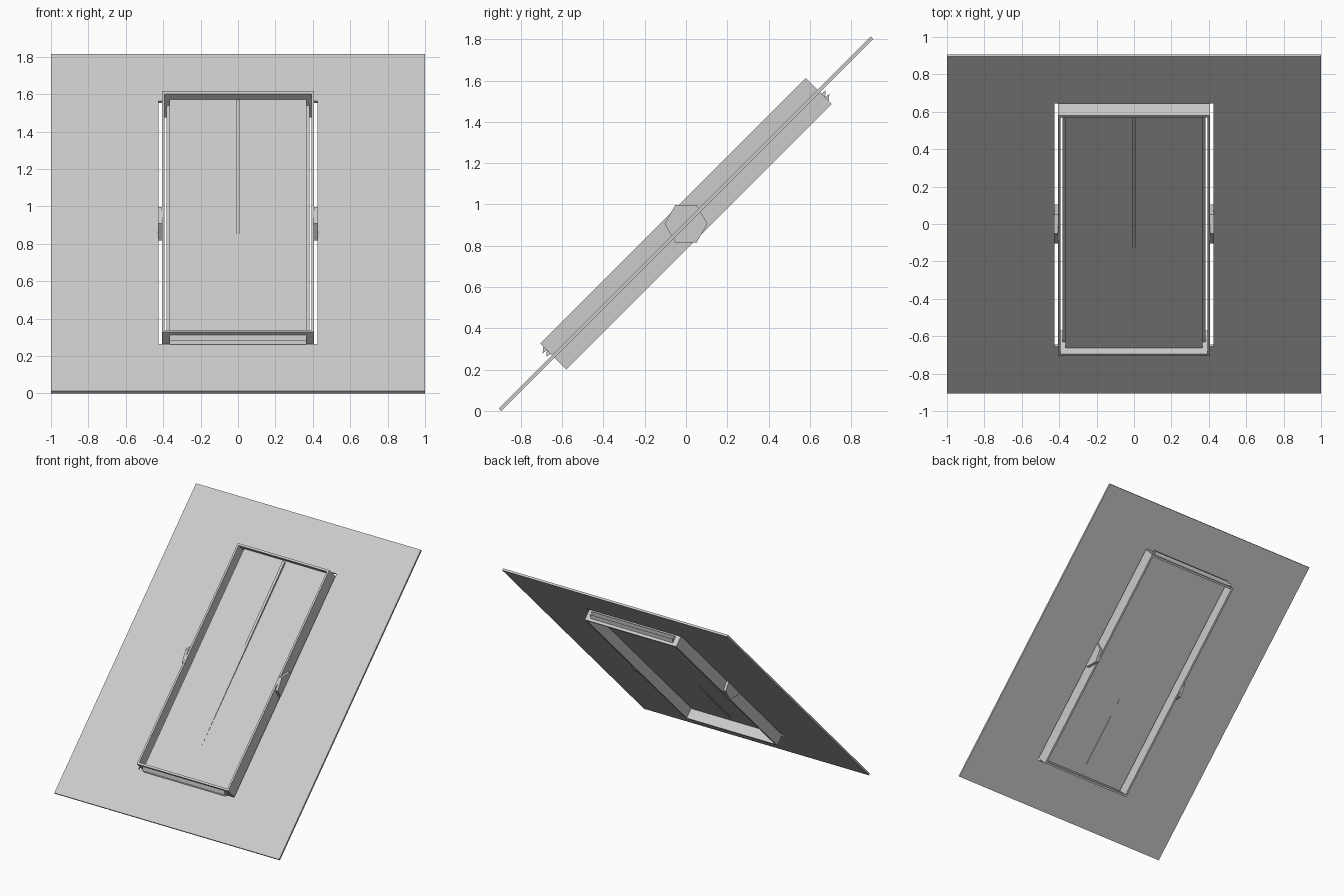
import bpy, bmesh, math
from mathutils import Matrix

if "Cube" in bpy.data.objects:
    bpy.data.objects.remove(bpy.data.objects["Cube"])

# Everything is built flat (x across, y up the slope, z out of the roof), then tilted 45 degrees
TILT = Matrix.Translation((0, 0, 0.907)) @ Matrix.Rotation(math.radians(45), 4, 'X')


def finish(name, bm, local=Matrix()):
    bmesh.ops.recalc_face_normals(bm, faces=bm.faces)
    bm.transform(TILT @ local)
    bmesh.ops.recalc_face_normals(bm, faces=bm.faces)
    mesh = bpy.data.meshes.new(name)
    bm.to_mesh(mesh)
    bm.free()
    ob = bpy.data.objects.new(name, mesh)
    bpy.context.collection.objects.link(ob)
    return ob


def ring(name, ox, oy, ix, iy, z0, z1):
    """Rectangular plate with a rectangular hole."""
    bm = bmesh.new()
    signs = [(-1, -1), (1, -1), (1, 1), (-1, 1)]
    loops = [[bm.verts.new((sx * w, sy * h, z)) for sx, sy in signs]
             for w, h, z in ((ox, oy, z0), (ox, oy, z1), (ix, iy, z1), (ix, iy, z0))]
    for k in range(4):
        a, b = loops[k], loops[(k + 1) % 4]
        for i in range(4):
            j = (i + 1) % 4
            bm.faces.new((a[i], a[j], b[j], b[i]))
    return finish(name, bm)


def box(name, size, loc, local=Matrix()):
    bm = bmesh.new()
    bmesh.ops.create_cube(bm, size=1)
    bm.transform(Matrix.Translation(loc) @ Matrix.Diagonal((*size, 1)))
    return finish(name, bm, local)


def extrude_x(name, profile, half, s):
    """Extrude a (y, z) profile across x; s = -1 turns it half a turn about x."""
    bm = bmesh.new()
    f = bm.faces.new([bm.verts.new((-half, s * y, s * z)) for y, z in profile])
    new = bmesh.ops.extrude_face_region(bm, geom=[f])['geom']
    bmesh.ops.translate(bm, vec=(2 * half, 0, 0),
                        verts=[v for v in new if isinstance(v, bmesh.types.BMVert)])
    return finish(name, bm)


# Roof sheet with opening, and the deep window frame
ring("roof_sheet", 1.0, 1.274, 0.425, 0.919, -0.008, 0.008)
ring("window_frame", 0.407, 0.909, 0.392, 0.893, -0.089, 0.089)

# Upper and lower panes
box("upper_pane", (0.732, 1.786, 0.01), (0, 0, 0.04))
box("lower_pane", (0.764, 1.786, 0.01), (0, 0, -0.005))

# Slightly tilted centre bar running through the panes
box("centre_bar", (0.02, 1.68, 0.06), (0, 0.04, 0.022),
    Matrix.Rotation(math.radians(0.6), 4, 'X'))

# Sawtooth seals: outer top side at the lower end, underside at the upper end
teeth = [(-0.905, 0.068)]
for k in range(2):
    top = 0.068 - 0.025 * k
    teeth += [(-0.909, top), (-0.935, top - 0.021)]
teeth += [(-0.909, 0.018), (-0.905, 0.018)]
extrude_x("lower_seal", teeth, 0.366, 1)
extrude_x("upper_seal", teeth, 0.366, -1)

# Hexagonal pivots at mid height on both sides, flat side up in the world
for side, s in (("left", -1), ("right", 1)):
    bm = bmesh.new()
    bmesh.ops.create_cone(bm, cap_ends=True, segments=6, radius1=0.104,
                          radius2=0.104, depth=0.022)
    turn = (Matrix.Translation((s * 0.417, 0, 0))
            @ Matrix.Rotation(math.radians(-45), 4, 'X')
            @ Matrix.Rotation(math.radians(90), 4, 'Y')
            @ Matrix.Rotation(math.radians(30), 4, 'Z'))
    # put a vertex of the hexagon on the horizontal axis
    far = max((turn.to_3x3() @ v.co for v in bm.verts), key=lambda c: (TILT.to_3x3() @ c).z)
    if (TILT.to_3x3() @ far).z > 0.1:
        turn = turn @ Matrix.Rotation(math.radians(30), 4, 'Z')
    finish(side + "_pivot", bm, turn)
